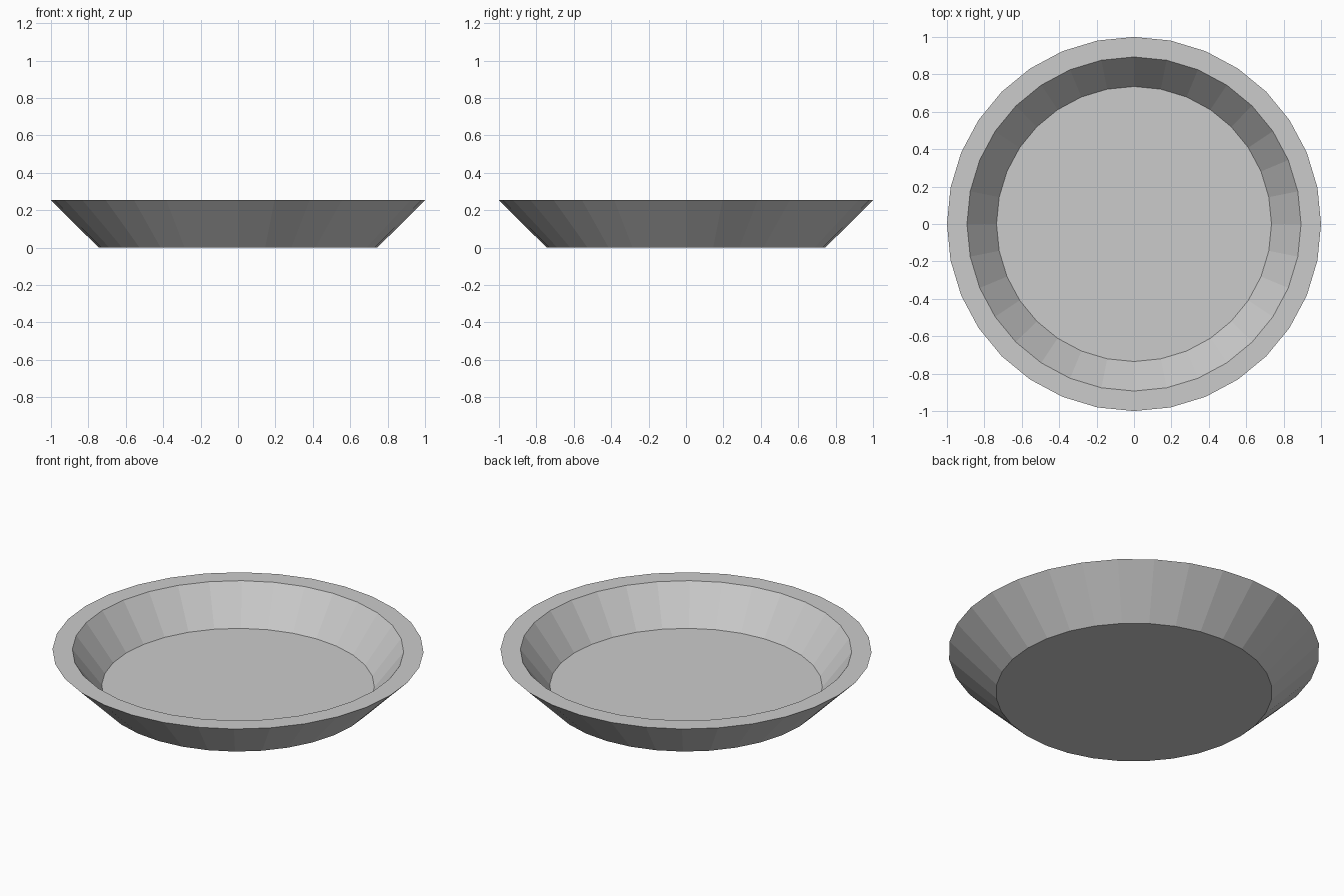
import bpy, bmesh
from math import cos, sin, pi

if "Cube" in bpy.data.objects:
    bpy.data.objects.remove(bpy.data.objects["Cube"])

SIDES = 32
# (radius, z) from the underside edge, over the rim, down to the inner floor
PROFILE = [(0.745, 0.0), (1.0, 0.253), (0.893, 0.253), (0.735, 0.043)]

bm = bmesh.new()

# One ring of vertices per profile point
rings = [[bm.verts.new((r * cos(2 * pi * i / SIDES), r * sin(2 * pi * i / SIDES), z))
          for i in range(SIDES)] for r, z in PROFILE]

# Outer wall, flat rim and inner wall
for a, b in zip(rings, rings[1:]):
    for i in range(SIDES):
        j = (i + 1) % SIDES
        bm.faces.new((a[i], a[j], b[j], b[i]))

# Underside and inner floor
bm.faces.new(rings[0][::-1])
bm.faces.new(rings[-1])
bmesh.ops.recalc_face_normals(bm, faces=bm.faces)

mesh = bpy.data.meshes.new("dish")
bm.to_mesh(mesh)
bm.free()
bpy.context.collection.objects.link(bpy.data.objects.new("dish", mesh))
